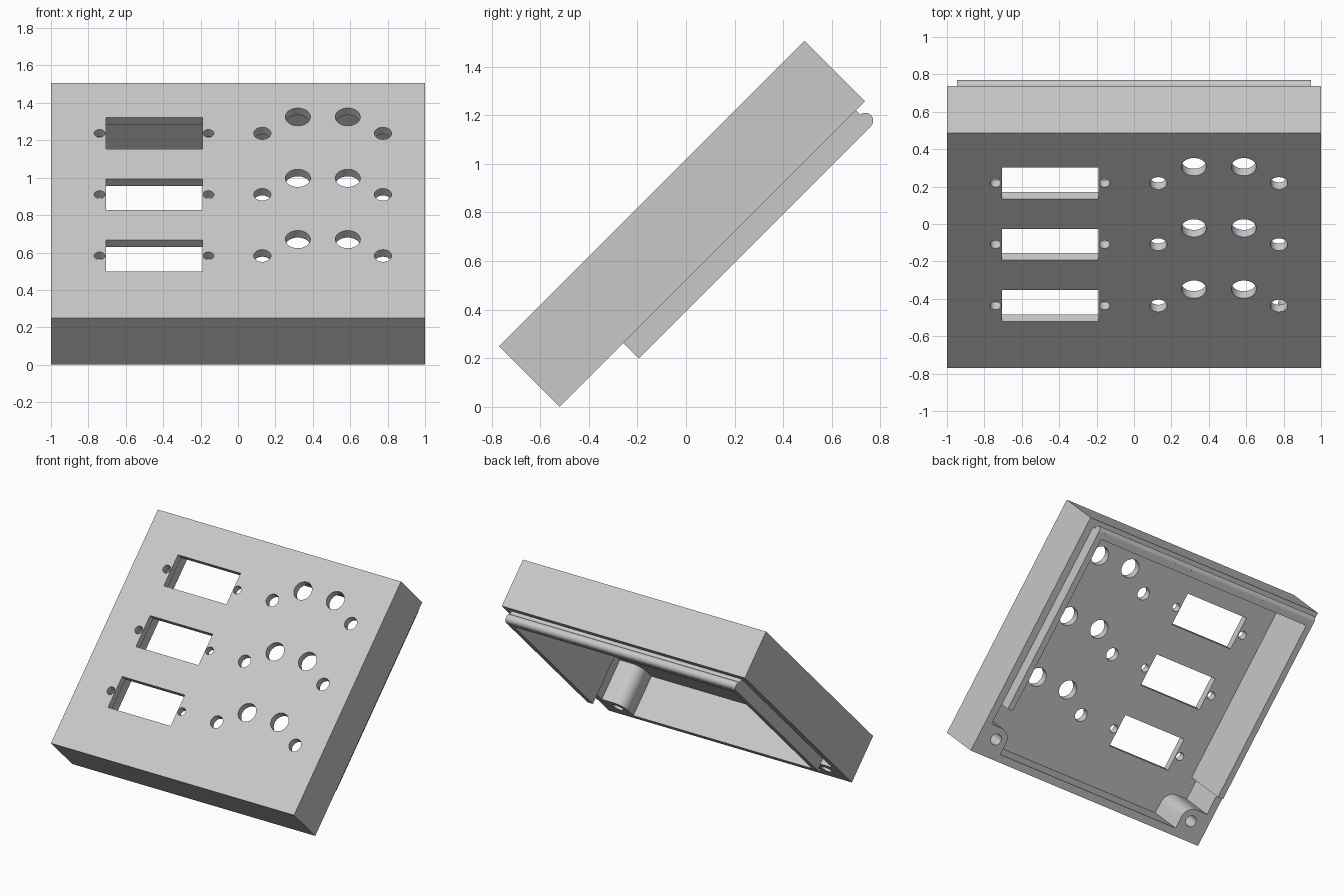
import bpy, bmesh, math
from mathutils import Matrix, Vector

if "Cube" in bpy.data.objects:
    bpy.data.objects.remove(bpy.data.objects["Cube"], do_unlink=True)

grey = bpy.data.materials.new("light grey")
grey.use_nodes = True
colour = (0.58, 0.58, 0.58, 1)
grey.diffuse_color = colour
grey.node_tree.nodes["Principled BSDF"].inputs["Base Color"].default_value = colour

# Parts are laid out flat (y up the panel, z out of its face), then tilted
TILT = Matrix.Rotation(math.radians(45), 4, "X")
LOW, HIGH = -0.368, 1.41      # panel ends along its slope
BACK, FACE = 0.368, 0.721     # depth of rim and face
WALL = 0.053
LIP = 0.279                   # depth of the lip edge
INNER = FACE - WALL


def box(bm, x, y, z):
    size = Vector((x[1] - x[0], y[1] - y[0], z[1] - z[0]))
    mid = Vector((x[0] + x[1], y[0] + y[1], z[0] + z[1])) / 2
    bmesh.ops.create_cube(bm, size=1, matrix=Matrix.Translation(mid) @ Matrix.Diagonal((*size, 1)))


def rod(bm, centre, radius, length, axis="Z"):
    turn = Matrix.Rotation(math.pi / 2, 4, "Y") if axis == "X" else Matrix()
    bmesh.ops.create_cone(bm, cap_ends=True, segments=40, radius1=radius, radius2=radius,
                          depth=length, matrix=Matrix.Translation(centre) @ turn)


def prism(bm, points, z0, z1):
    face = bm.faces.new([bm.verts.new((x, y, z0)) for x, y in points])
    top = bmesh.ops.extrude_face_region(bm, geom=[face])["geom"]
    bmesh.ops.translate(bm, vec=(0, 0, z1 - z0),
                        verts=[g for g in top if isinstance(g, bmesh.types.BMVert)])
    bmesh.ops.recalc_face_normals(bm, faces=bm.faces)


def make(name, bm):
    mesh = bpy.data.meshes.new(name)
    bm.to_mesh(mesh)
    bm.free()
    mesh.materials.append(grey)
    ob = bpy.data.objects.new(name, mesh)
    bpy.context.collection.objects.link(ob)
    return ob


def cut(ob, bm):
    cutter = make("cutter", bm)
    cutter.hide_render = True
    mod = ob.modifiers.new("cut", "BOOLEAN")
    mod.operation, mod.solver, mod.object = "DIFFERENCE", "EXACT", cutter
    bpy.context.view_layer.update()
    result = bpy.data.meshes.new_from_object(ob.evaluated_get(bpy.context.evaluated_depsgraph_get()))
    ob.modifiers.clear()
    ob.data = result
    bpy.data.objects.remove(cutter, do_unlink=True)


def finish(ob):
    ob.data.transform(TILT)
    bpy.ops.object.select_all(action="DESELECT")
    ob.select_set(True)
    bpy.context.view_layer.objects.active = ob
    bpy.ops.object.shade_smooth_by_angle(angle=math.radians(30))


# Hollow panel shell, open at the back
bm = bmesh.new()
box(bm, (-1, 1), (LOW, HIGH), (BACK, FACE))
shell = make("panel_shell", bm)
bm = bmesh.new()
box(bm, (-1 + WALL, 1 - WALL), (LOW + WALL, HIGH - WALL), (BACK - 0.2, INNER))
cut(shell, bm)

# Three rows of connector slots, screw holes and round openings
bm = bmesh.new()
mid = (FACE + INNER) / 2
for row in range(3):
    y = 0.103 + row * 0.463
    box(bm, (-0.705, -0.19), (y - 0.118, y + 0.118), (mid - 0.05, mid + 0.05))
    for x, dy, r in ((-0.74, 0, 0.029), (-0.158, 0, 0.029), (0.13, 0, 0.046),
                     (0.775, 0, 0.046), (0.32, 0.124, 0.067), (0.587, 0.124, 0.067)):
        rod(bm, (x, y + dy, mid), r, 0.1)
cut(shell, bm)
finish(shell)

# Lip plates standing out of the back on both sides and along the top
edge = 1 - WALL
for name, side in (("left_lip", 1), ("right_lip", -1)):
    bm = bmesh.new()
    box(bm, sorted((side * edge, side * (edge - 0.045))), (0.003, HIGH - WALL), (LIP, INNER))
    finish(make(name, bm))
bm = bmesh.new()
box(bm, (0.045 - edge, edge - 0.045), (HIGH - WALL - 0.045, HIGH - WALL), (LIP, INNER))
finish(make("top_lip", bm))

# Snap bead along the top lip
bm = bmesh.new()
rod(bm, (0, 1.355, 0.311), 0.032, 2 * edge, "X")
finish(make("snap_bead", bm))

# Screw bosses in the lower corners, rounded on the inward corner
for name, side in (("left_boss", 1), ("right_boss", -1)):
    r, cx, cy = 0.086, 0.857, -0.232
    arc = [(cx - r * math.sin(t), cy + r * math.cos(t))
           for t in (i * math.pi / 24 for i in range(13))]
    points = [(edge, LOW + WALL), (edge, cy + r)] + arc + [(cx - r, LOW + WALL)]
    bm = bmesh.new()
    prism(bm, [(side * x, y) for x, y in points], BACK, INNER)
    boss = make(name, bm)
    bm = bmesh.new()
    rod(bm, (side * cx, cy, BACK + 0.1), 0.04, 0.3)
    cut(boss, bm)
    finish(boss)
